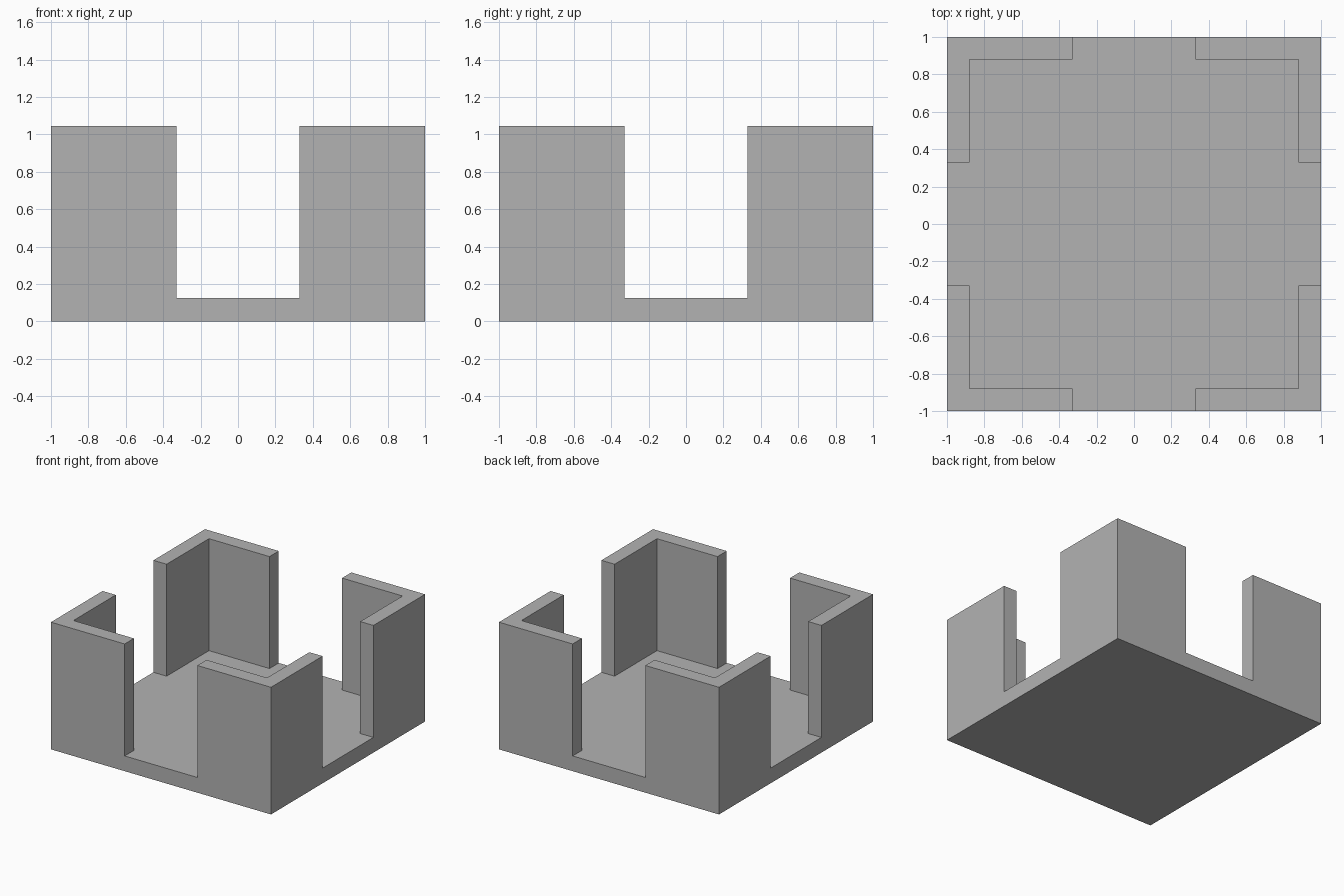
import bpy
import bmesh
from mathutils import Matrix, Vector

cube = bpy.data.objects.get("Cube")
if cube:
    bpy.data.objects.remove(cube, do_unlink=True)

BASE = 0.125     # thickness of the floor slab
TOP = 1.045      # top of the corner walls
INNER = 0.88     # inner side of the walls
GAP = 0.33       # half width of the openings

grey = bpy.data.materials.new("plain_grey")
grey.use_nodes = True
colour = (0.45, 0.45, 0.45, 1)
grey.diffuse_color = colour
for node in grey.node_tree.nodes:
    if node.type == "BSDF_PRINCIPLED":
        node.inputs["Base Color"].default_value = colour

# Floor slab
bm = bmesh.new()
slab = Matrix.Translation((0, 0, BASE / 2)) @ Matrix.Diagonal((2, 2, BASE, 1))
bmesh.ops.create_cube(bm, size=1, matrix=slab)

# Score the slab along the wall and opening edges
for normal in (Vector((1, 0, 0)), Vector((0, 1, 0))):
    for d in (-INNER, -GAP, GAP, INNER):
        bmesh.ops.bisect_plane(bm, geom=bm.verts[:] + bm.edges[:] + bm.faces[:],
                               plane_co=normal * d, plane_no=normal)


def is_corner_wall(face):
    c = face.calc_center_median()
    near, far = sorted((abs(c.x), abs(c.y)))
    return face.normal.z > 0.9 and far > INNER and near > GAP


# Raise the four L-shaped corner walls
bm.normal_update()
walls = [f for f in bm.faces if is_corner_wall(f)]
raised = bmesh.ops.extrude_face_region(bm, geom=walls)["geom"]
bmesh.ops.translate(bm, vec=(0, 0, TOP - BASE),
                    verts=[v for v in raised if isinstance(v, bmesh.types.BMVert)])

# Merge the scored pieces back into clean flat faces
bmesh.ops.dissolve_limit(bm, angle_limit=0.01, verts=bm.verts[:], edges=bm.edges[:])
bmesh.ops.recalc_face_normals(bm, faces=bm.faces[:])

mesh = bpy.data.meshes.new("corner_walled_tray")
bm.to_mesh(mesh)
bm.free()
mesh.materials.append(grey)
tray = bpy.data.objects.new("corner_walled_tray", mesh)
bpy.context.collection.objects.link(tray)
